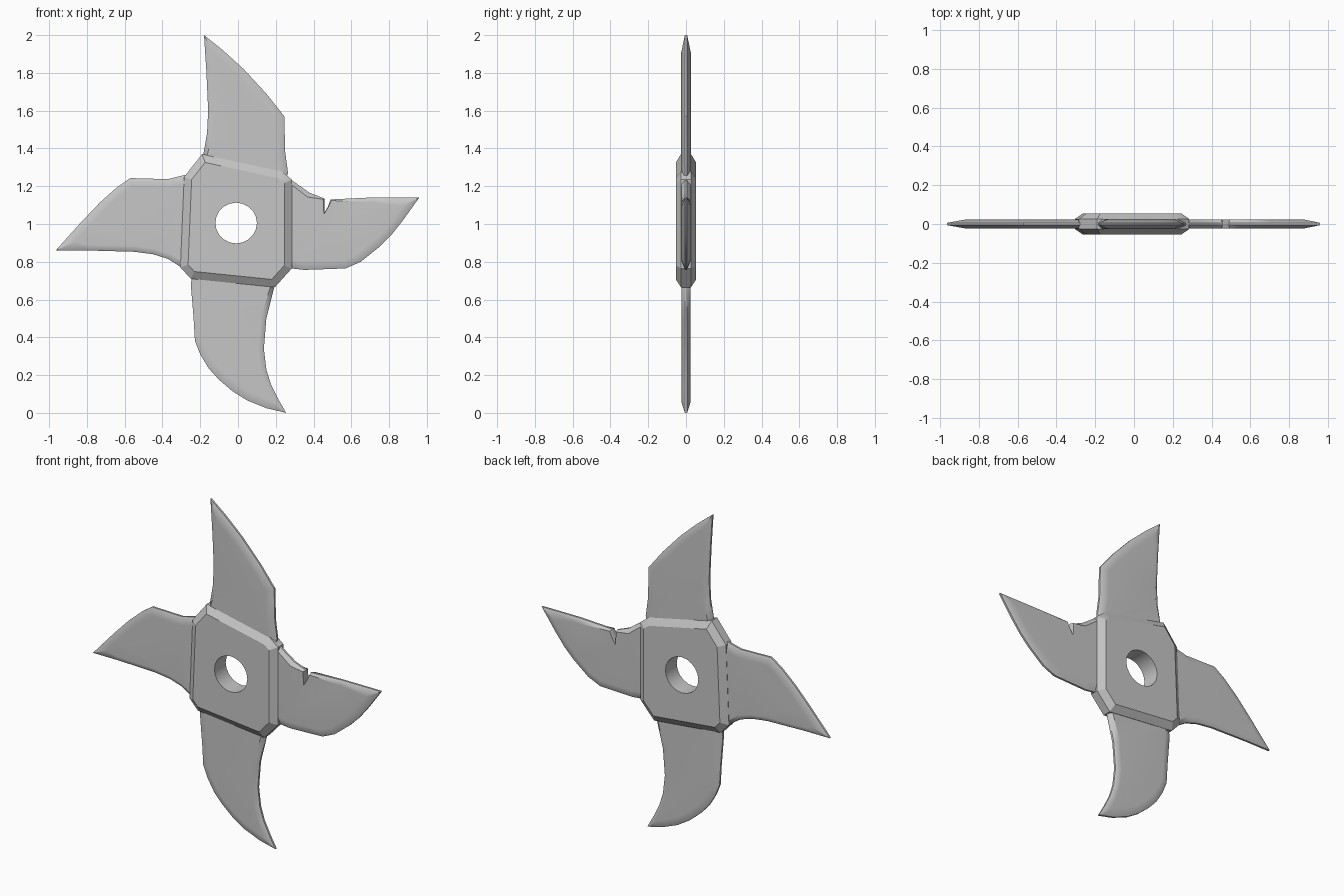
import bpy, bmesh, math
from mathutils import Vector

cube = bpy.data.objects.get("Cube")
if cube:
    bpy.data.objects.remove(cube, do_unlink=True)

steel = bpy.data.materials.new("light grey steel")
steel.use_nodes = True
GREY = (0.565, 0.565, 0.565, 1)
steel.diffuse_color = GREY
steel.node_tree.nodes["Principled BSDF"].inputs["Base Color"].default_value = GREY


def inset(points, widths):
    """Move each corner inward along its mitre by its own bevel width."""
    pts = [Vector(p) for p in points]
    n = len(pts)
    area = sum(pts[i - 1].x * pts[i].y - pts[i].x * pts[i - 1].y for i in range(n))
    side = 1 if area > 0 else -1
    result = []
    for i, p in enumerate(pts):
        a = (p - pts[i - 1]).normalized()
        b = (pts[(i + 1) % n] - p).normalized()
        na, nb = (Vector((-d.y, d.x)) * side for d in (a, b))
        mitre = (na + nb).normalized()
        result.append(p + mitre * widths[i] / max(mitre.dot(na), 0.35))
    return result


def bevelled_plate(name, points, widths, edge_half, face_half, sharp, hole=None):
    """Upright plate with a thin rim, sloped bevels and flat faces."""
    bm = bmesh.new()

    def ring(pts, y):
        return [bm.verts.new((p[0], y, p[1])) for p in pts]

    def wall(a, b):
        for i in range(len(a)):
            bm.faces.new((a[i - 1], a[i], b[i], b[i - 1]))

    inner = inset(points, widths)
    loops = [ring(inner, -face_half), ring(points, -edge_half),
             ring(points, edge_half), ring(inner, face_half)]
    for a, b in zip(loops, loops[1:]):
        wall(a, b)
    if hole:
        bores = [ring(hole, -face_half), ring(hole, face_half)]
        wall(*bores)
        for outer, bore in zip((loops[0], loops[3]), bores):
            edges = [bm.edges.get((r[i - 1], r[i]))
                     for r in (outer, bore) for i in range(len(r))]
            bmesh.ops.triangle_fill(bm, edges=edges, use_beauty=True)
    else:
        bm.faces.new(loops[0])
        bm.faces.new(loops[3])
    bmesh.ops.remove_doubles(bm, verts=bm.verts, dist=0.0001)
    bmesh.ops.recalc_face_normals(bm, faces=bm.faces)
    mesh = bpy.data.meshes.new(name)
    bm.to_mesh(mesh)
    bm.free()
    mesh.materials.append(steel)
    mesh.shade_smooth()
    mesh.set_sharp_from_angle(angle=math.radians(sharp))
    obj = bpy.data.objects.new(name, mesh)
    bpy.context.collection.objects.link(obj)
    # Keep the broad faces flat while the bevels blend softly
    weighted = obj.modifiers.new("flat faces", "WEIGHTED_NORMAL")
    weighted.keep_sharp = True


def blade(name, root, back, cutting, thickness=0.024):
    """Root corners sit in the hub; the back is narrow, the cutting edge wide."""
    widths = [0] * len(root) + [0.045] * len(cutting) + [w for *_, w in back]
    points = root + cutting + [(x, z) for x, z, _ in back]
    bevelled_plate(name, points, widths, 0.006, thickness, 35)


# Hub with a round bore
hub = [(-0.19, 1.37), (0.23, 1.28), (0.285, 1.235), (0.285, 0.765),
       (0.195, 0.665), (-0.25, 0.71), (-0.305, 0.77), (-0.285, 1.25)]
bore = [(-0.01 + 0.11 * math.cos(t), 1.005 + 0.108 * math.sin(t))
        for t in (math.tau * i / 20 for i in range(20))]
bevelled_plate("hub", hub, [0.04] * len(hub), 0.026, 0.054, 19, bore)

# Blades: each runs from the root, along the cutting edge, back to the root
blade("top_blade", [(-0.17, 1.2), (0.24, 1.2)],
      [(-0.167, 1.8, 0.03), (-0.158, 1.6, 0.03), (-0.164, 1.48, 0.03),
       (-0.185, 1.36, 0.02)],
      [(0.265, 1.27), (0.25, 1.38), (0.245, 1.57), (0.15, 1.69),
       (0.03, 1.82), (-0.08, 1.92), (-0.18, 2.0)], 0.027)

blade("right_blade", [(0.2, 1.2), (0.2, 0.8)],
      [(0.7, 1.14, 0.025), (0.49, 1.13, 0.006), (0.475, 1.09, 0.003),
       (0.457, 1.06, 0.003), (0.457, 1.135, 0.006), (0.38, 1.165, 0.025),
       (0.28, 1.235, 0.02)],
      [(0.28, 0.765), (0.35, 0.757), (0.5, 0.762), (0.57, 0.765), (0.65, 0.80),
       (0.75, 0.88), (0.81, 0.94), (0.87, 1.015), (0.96, 1.14)])

blade("bottom_blade", [(0.17, 0.8), (-0.23, 0.8)],
      [(0.215, 0.07, 0.03), (0.175, 0.15, 0.03), (0.15, 0.23, 0.03),
       (0.137, 0.34, 0.03), (0.15, 0.5, 0.03), (0.19, 0.66, 0.02)],
      [(-0.25, 0.68), (-0.235, 0.5), (-0.228, 0.38), (-0.2, 0.31), (-0.155, 0.235),
       (-0.1, 0.175), (-0.03, 0.115), (0.05, 0.065), (0.15, 0.025), (0.255, 0.0)])

blade("left_blade", [(-0.2, 0.8), (-0.2, 1.23)],
      [(-0.8, 0.86, 0.03), (-0.55, 0.853, 0.03), (-0.45, 0.84, 0.03),
       (-0.37, 0.815, 0.03), (-0.3, 0.77, 0.02)],
      [(-0.28, 1.26), (-0.37, 1.238), (-0.47, 1.24), (-0.57, 1.243),
       (-0.64, 1.195), (-0.73, 1.115), (-0.83, 1.01), (-0.965, 0.86)])
